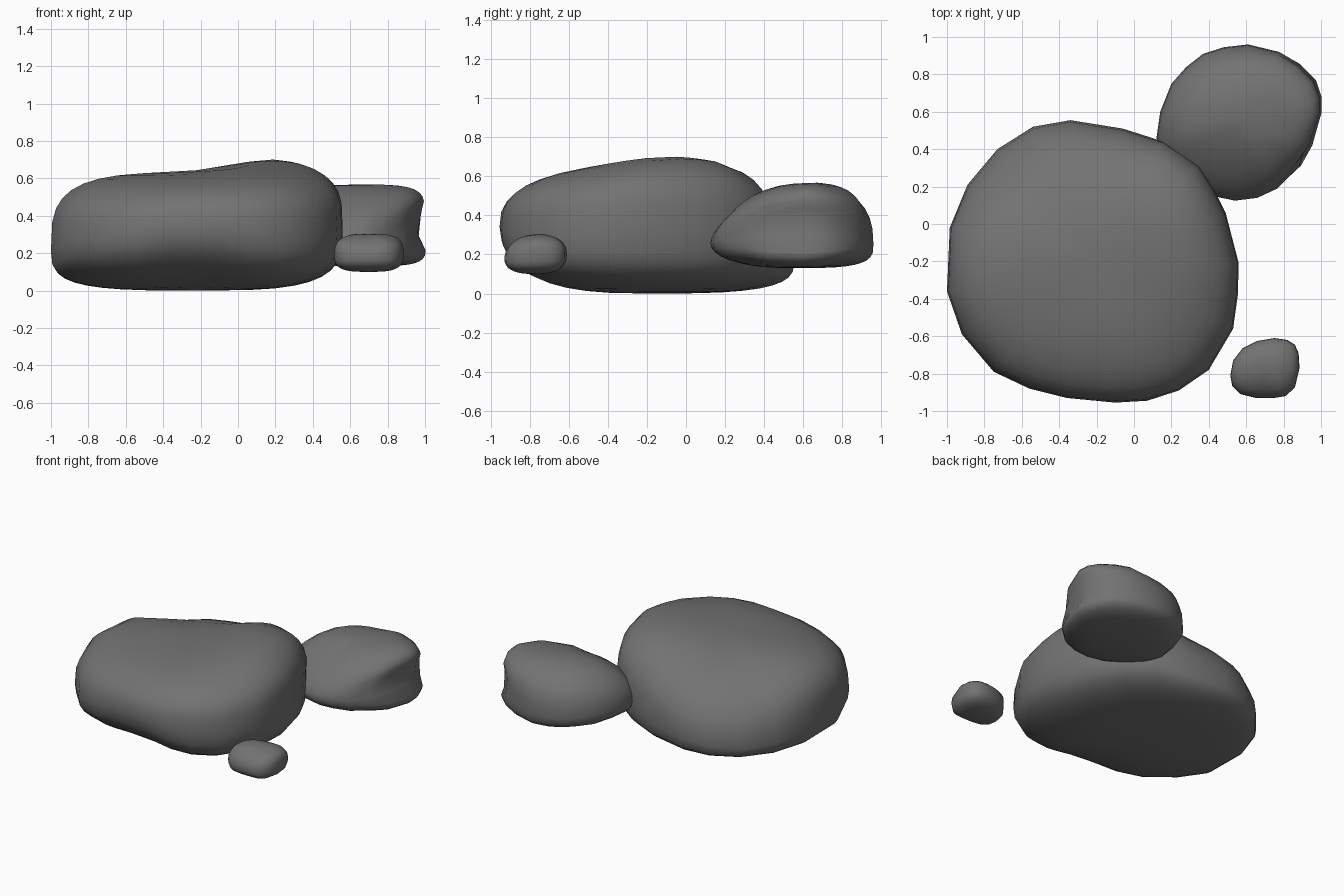
import bpy, bmesh, math

if "Cube" in bpy.data.objects:
    bpy.data.objects.remove(bpy.data.objects["Cube"])

# Dark stone
stone = bpy.data.materials.new("stone")
stone.diffuse_color = (.17, .17, .17, 1)
stone.use_nodes = True
stone.node_tree.nodes["Principled BSDF"].inputs["Base Color"].default_value = stone.diffuse_color


def around(table, ang):
    """Smoothly interpolate values spaced evenly around the circle from +x, counter-clockwise."""
    n = len(table)
    f = (ang / (2 * math.pi)) % 1.0 * n
    i = int(f) % n
    t = f - int(f)
    t = t * t * (3 - 2 * t)
    return table[i] * (1 - t) + table[(i + 1) % n] * t


def rock(name, outline, centre, waist, top, bottom, n_top, n_bot, adjust=None, rings=9):
    """Boulder: plan outline at the waist, closed above and below by superellipse arcs."""
    cx, cy = centre
    bm = bmesh.new()
    loops = []
    for k in range(-rings + 1, rings):
        phi = math.pi / 2 * k / rings
        loop = []
        for px, py in outline:
            a = math.atan2(py - cy, px - cx)
            n = around(n_top if k >= 0 else n_bot, a)
            r = math.cos(phi) ** (2 / n)
            s = abs(math.sin(phi)) ** (2 / n)
            x, y, w = cx + (px - cx) * r, cy + (py - cy) * r, around(waist, a)
            z = w + ((top(x, y) if k >= 0 else bottom) - w) * s
            if adjust:
                x, y, z = adjust(x, y, z)
            loop.append(bm.verts.new((x, y, z)))
        loops.append(loop)
    m = len(outline)
    for lo, hi in zip(loops, loops[1:]):
        for i in range(m):
            j = (i + 1) % m
            bm.faces.new((lo[i], lo[j], hi[j], hi[i]))
    for loop, z in ((loops[0], bottom), (loops[-1], top(cx, cy))):
        tip = bm.verts.new((cx, cy, z))
        for i in range(m):
            bm.faces.new((loop[i], loop[(i + 1) % m], tip))
    bmesh.ops.recalc_face_normals(bm, faces=bm.faces)
    for f in bm.faces:
        f.smooth = True
    me = bpy.data.meshes.new(name)
    bm.to_mesh(me)
    bm.free()
    me.materials.append(stone)
    bpy.context.collection.objects.link(bpy.data.objects.new(name, me))


# Large boulder: raised crown on the right, slumped back, gently undercut front
rock("large_rock",
     [(.56, -.21), (.49, .06), (.43, .18), (.35, .31), (.16, .44), (-.06, .51), (-.34, .555),
      (-.54, .52), (-.73, .40), (-.89, .21), (-.985, -.02), (-1, -.36), (-.92, -.59),
      (-.75, -.79), (-.56, -.88), (-.36, -.93), (-.1, -.955), (.07, -.945), (.24, -.89),
      (.4, -.78), (.53, -.56), (.555, -.38)],
     (-.22, -.2),
     [.32, .28, .18, .13, .2, .27, .35, .28],
     lambda x, y: .63 + .09 * math.exp(-((x - .28) / .38) ** 2 - ((y - .02) / .55) ** 2),
     0.0,
     [4.0, 3.7, 2.2, 2.1, 3.7, 2.7, 2.5, 3.4],
     [3.4, 3.2, 3.3, 3.3, 3.4, 2.4, 2.15, 2.8])


# Medium boulder: wedge-shaped front, with a dent in its right flank
def dent(x, y, z):
    d = .08 * math.exp(-((x - .98) / .2) ** 2 - ((y - .58) / .34) ** 2 - ((z - .35) / .08) ** 2)
    return x - d, y, z


rock("medium_rock",
     [(1.01, .6), (1.01, .68), (.98, .77), (.89, .86), (.78, .92), (.61, .96), (.48, .945),
      (.37, .91), (.28, .84), (.2, .75), (.14, .6), (.12, .46), (.16, .35), (.26, .23),
      (.42, .15), (.54, .125), (.66, .14), (.77, .19), (.9, .31), (.96, .42)],
     (.57, .55),
     [.3, .28, .25, .26, .28, .27, .26, .28],
     lambda x, y: .57 - .2 * max(0, .68 - y) ** 1.6,
     .13,
     [5.5, 3.6, 2.5, 2.4, 2.2, 1.8, 1.7, 2.6],
     [5.5, 3.4, 3.4, 2.6, 2.4, 2.2, 2.2, 3.0],
     dent)

# Small pebble
rock("small_rock",
     [(.885, -.77), (.88, -.69), (.86, -.645), (.82, -.62), (.75, -.61), (.66, -.625),
      (.58, -.665), (.53, -.73), (.515, -.81), (.525, -.865), (.57, -.91), (.65, -.93),
      (.75, -.93), (.81, -.92), (.86, -.875)],
     (.7, -.775),
     [.2, .2, .2, .2, .19, .18, .18, .18],
     lambda x, y: .305 + .08 * min(0, y + .75),
     .1,
     [3.2, 2.6, 2.3, 2.8, 3.2, 2.4, 1.8, 2.4],
     [3.2, 2.8, 2.3, 2.8, 3.2, 2.8, 2.4, 2.8])
